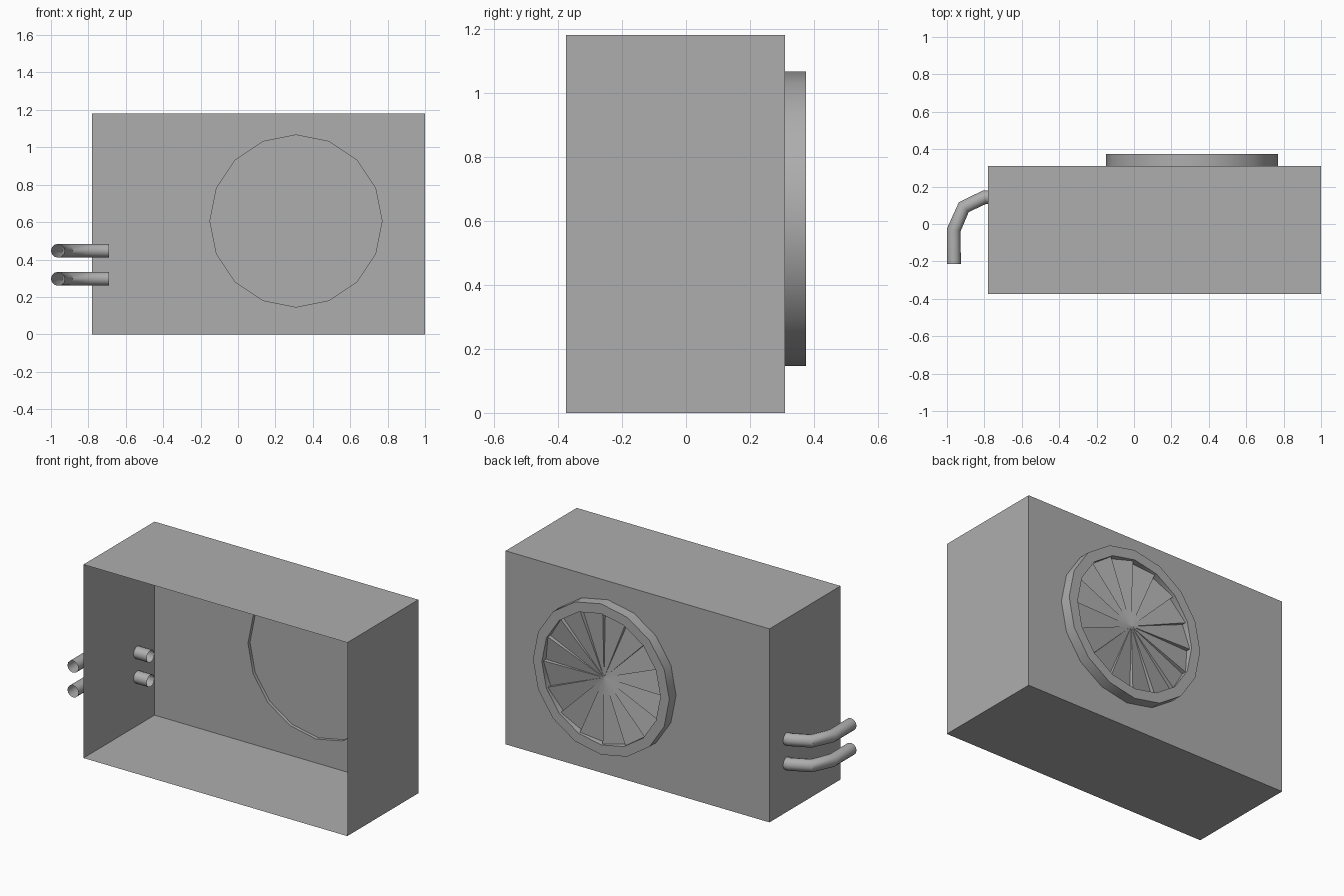
import bpy, bmesh
from math import sin, cos, tau

cube = bpy.data.objects.get("Cube")
if cube:
    bpy.data.objects.remove(cube, do_unlink=True)

grey = bpy.data.materials.new("plain_grey")
grey.use_nodes = True
colour = (0.42, 0.42, 0.42, 1)
grey.diffuse_color = colour
grey.node_tree.nodes["Principled BSDF"].inputs["Base Color"].default_value = colour

SIDES = 16
FAN_X, FAN_Z, FAN_R, GRILLE_R = 0.31, 0.606, 0.46, 0.40
FRONT, BACK, RIM, DISC = -0.375, 0.31, 0.375, 0.33


def add_object(name, bm):
    mesh = bpy.data.meshes.new(name)
    bm.to_mesh(mesh)
    bm.free()
    obj = bpy.data.objects.new(name, mesh)
    bpy.context.collection.objects.link(obj)
    mesh.materials.append(grey)
    return obj


def fan_point(i, radius, y):
    a = tau * i / SIDES
    return (FAN_X + radius * cos(a), y, FAN_Z + radius * sin(a))


def ring(bm, radius, y):
    return [bm.verts.new(fan_point(i, radius, y)) for i in range(SIDES)]


def bridge(bm, a, b):
    n = len(a)
    return [bm.faces.new((a[i], a[(i + 1) % n], b[(i + 1) % n], b[i])) for i in range(n)]


# Casing: sheet box open at the front, with a round opening in the back
bm = bmesh.new()
corners = [(-0.78, 0), (1, 0), (1, 1.18), (-0.78, 1.18)]
front = [bm.verts.new((x, FRONT, z)) for x, z in corners]
back = [bm.verts.new((x, BACK, z)) for x, z in corners]
bridge(bm, front, back)
opening = ring(bm, FAN_R, BACK)
edges = [bm.edges.get((back[i], back[(i + 1) % 4])) for i in range(4)]
edges += [bm.edges.new((opening[i], opening[(i + 1) % SIDES])) for i in range(SIDES)]
bmesh.ops.triangle_fill(bm, edges=edges, use_beauty=True, normal=(0, 1, 0))
bmesh.ops.recalc_face_normals(bm, faces=bm.faces)
add_object("casing", bm)

# Fan rim: raised band with a recessed inner wall
bm = bmesh.new()
loops = [ring(bm, r, y) for r, y in
         [(FAN_R, BACK), (FAN_R, RIM), (GRILLE_R, RIM), (GRILLE_R, DISC)]]
for a, b in zip(loops, loops[1:]):
    bridge(bm, a, b)
bmesh.ops.recalc_face_normals(bm, faces=bm.faces)
rim = add_object("fan_rim", bm)

# Flat plate that closes the opening behind the blades
bm = bmesh.new()
bm.faces.new(reversed(ring(bm, FAN_R, DISC)))
add_object("fan_back_plate", bm)

# Blades: slightly pitched sectors with a step between neighbours
bm = bmesh.new()
low, high = DISC + 0.004, DISC + 0.03
for i in range(SIDES):
    hub = bm.verts.new((FAN_X, (low + high) / 2, FAN_Z))
    start_low = bm.verts.new(fan_point(i, GRILLE_R, low))
    start_high = bm.verts.new(fan_point(i, GRILLE_R, high))
    end = bm.verts.new(fan_point(i + 1, GRILLE_R, high))
    bm.faces.new((hub, end, start_low))
    bm.faces.new((hub, start_low, start_high))
add_object("fan_blades", bm)

# Pipes: two bent open tubes through the side wall
path = [(-0.69, 0.143), (-0.80, 0.143), (-0.91, 0.09), (-0.963, -0.03), (-0.963, -0.215)]
pipes = []
for name, z in (("lower_pipe", 0.297), ("upper_pipe", 0.447)):
    curve = bpy.data.curves.new(name, "CURVE")
    curve.dimensions = "3D"
    curve.bevel_depth = 0.037
    curve.bevel_resolution = 4
    spline = curve.splines.new("POLY")
    spline.points.add(len(path) - 1)
    for p, (x, y) in zip(spline.points, path):
        p.co = (x, y, z, 1)
    curve.materials.append(grey)
    obj = bpy.data.objects.new(name, curve)
    bpy.context.collection.objects.link(obj)
    pipes.append(obj)

# Turn the pipes into meshes and smooth the round parts
bpy.ops.object.select_all(action="DESELECT")
for obj in pipes:
    obj.select_set(True)
bpy.context.view_layer.objects.active = pipes[0]
bpy.ops.object.convert(target="MESH")
rim.select_set(True)
bpy.ops.object.shade_smooth_by_angle(angle=0.6)
